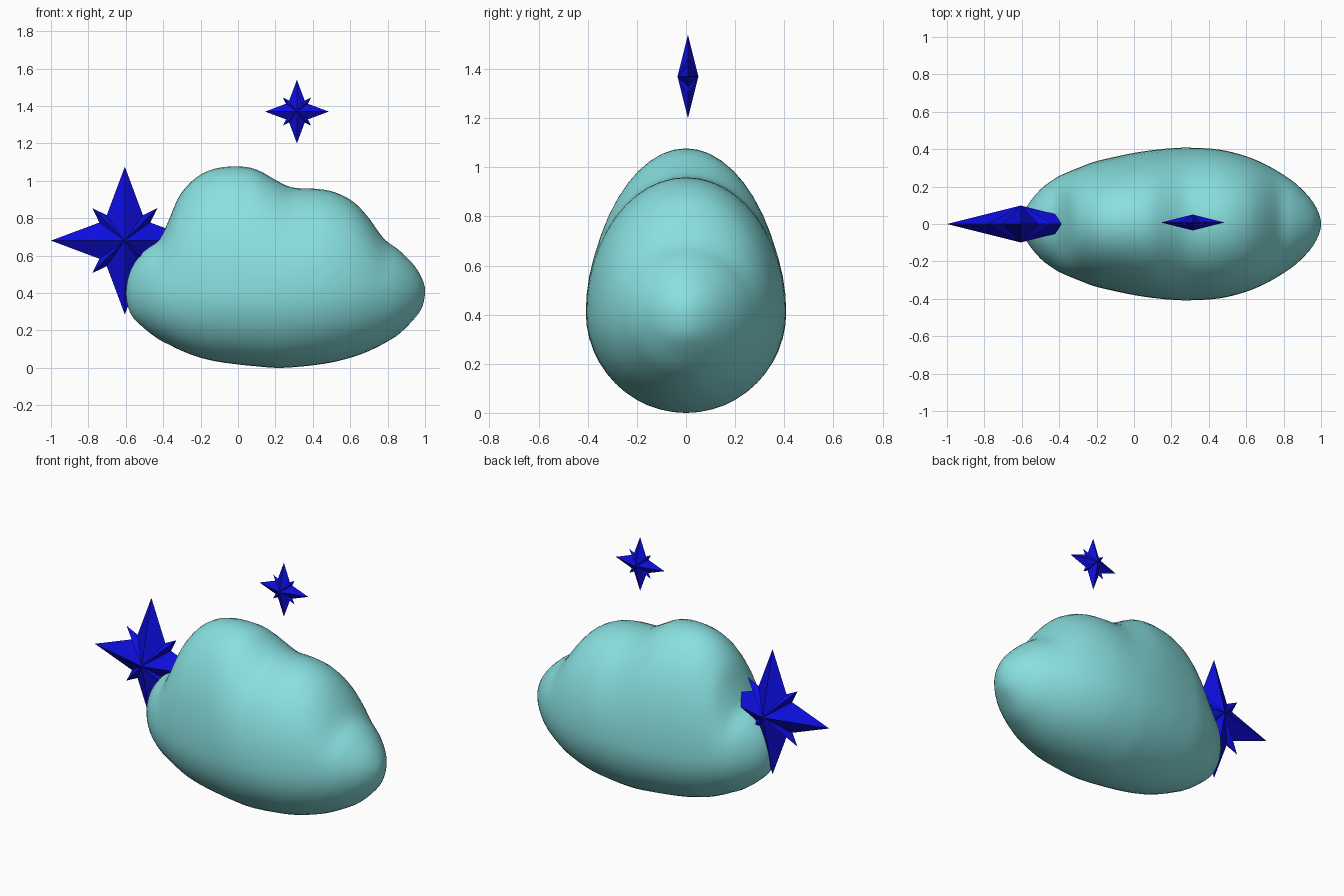
import bpy, bmesh, math
from mathutils import Vector

cube = bpy.data.objects.get("Cube")
if cube:
    bpy.data.objects.remove(cube, do_unlink=True)


def make_material(name, colour):
    mat = bpy.data.materials.new(name)
    mat.use_nodes = True
    mat.diffuse_color = colour
    mat.node_tree.nodes["Principled BSDF"].inputs["Base Color"].default_value = colour
    return mat


def make_object(name, bm, material, smooth):
    bmesh.ops.recalc_face_normals(bm, faces=bm.faces[:])
    for face in bm.faces:
        face.smooth = smooth
    mesh = bpy.data.meshes.new(name)
    bm.to_mesh(mesh)
    bm.free()
    mesh.materials.append(material)
    obj = bpy.data.objects.new(name, mesh)
    bpy.context.collection.objects.link(obj)
    return obj


def catmull_rom(a, b, c, d, t):
    return (b * 2 + (c - a) * t + (a * 2 - b * 5 + c * 4 - d) * t * t
            + (b * 3 - a - c * 3 + d) * t ** 3) / 2


# Cloud stations along x: (x, top, bottom, half width)
WAIST = 0.41
STATIONS = [
    (-.6, WAIST, WAIST, 0), (-.575, .53, .29, .09), (-.5, .63, .21, .185),
    (-.42, .69, .15, .245), (-.37, .79, .125, .27), (-.31, .925, .095, .295),
    (-.22, 1.02, .06, .33), (-.12, 1.066, .035, .355), (0, 1.077, .018, .38),
    (.1, 1.06, .008, .395), (.2, 1.005, 0, .405), (.29, .964, .003, .408),
    (.42, .957, .016, .402), (.52, .938, .033, .385), (.62, .885, .06, .355),
    (.7, .80, .09, .32), (.78, .69, .13, .275), (.86, .63, .18, .22),
    (.94, .55, .26, .14), (.985, .475, .325, .065), (1, WAIST, WAIST, 0),
]


def build_cloud(material, sides=48, steps=3):
    rows = [Vector(s) for s in STATIONS]

    def flipped(r):
        return Vector((r[0], r[2], r[1], -r[3]))

    # Mirrored neighbours past each end make the caps round
    rows = [flipped(rows[1])] + rows + [flipped(rows[-2])]
    sections = [catmull_rom(*rows[i:i + 4], k / steps)
                for i in range(len(rows) - 3) for k in range(steps)]
    sections.append(rows[-2])
    bm = bmesh.new()
    rings = []
    for x, top, bottom, half in sections:
        ring = []
        for k in range(sides):
            angle = math.tau * k / sides
            rise = math.sin(angle)
            height = top - WAIST if rise > 0 else WAIST - bottom
            ring.append(bm.verts.new((x, half * math.cos(angle), WAIST + height * rise)))
        rings.append(ring)
    for first, second in zip(rings, rings[1:]):
        for k in range(sides):
            n = (k + 1) % sides
            bm.faces.new((first[k], first[n], second[n], second[k]))
    bmesh.ops.remove_doubles(bm, verts=bm.verts[:], dist=0.0001)
    return make_object("cloud", bm, material, True)


def build_star(name, centre, radius, material):
    # Four long points with a narrow short spike between each pair
    quarter = [(0, 1), (.245, .345), (.44, .44), (.345, .245)]
    bm = bmesh.new()
    rim = []
    for turn in range(4):
        for x, z in quarter:
            for _ in range(turn):
                x, z = z, -x
            rim.append(bm.verts.new((x, 0, z)))
    for side in (-1, 1):
        peak = bm.verts.new((0, side * 0.25, 0))
        for a, b in zip(rim, rim[1:] + rim[:1]):
            bm.faces.new((a, b, peak))
    for vert in bm.verts:
        vert.co = vert.co * radius + Vector(centre)
    return make_object(name, bm, material, False)


aqua = make_material("soft aqua", (.25, .74, .74, 1))
blue = make_material("deep blue", (.004, .004, .74, 1))

build_cloud(aqua)
build_star("large_star", (-.605, 0, .68), .395, blue)
build_star("small_star", (.315, .008, 1.37), .17, blue)
